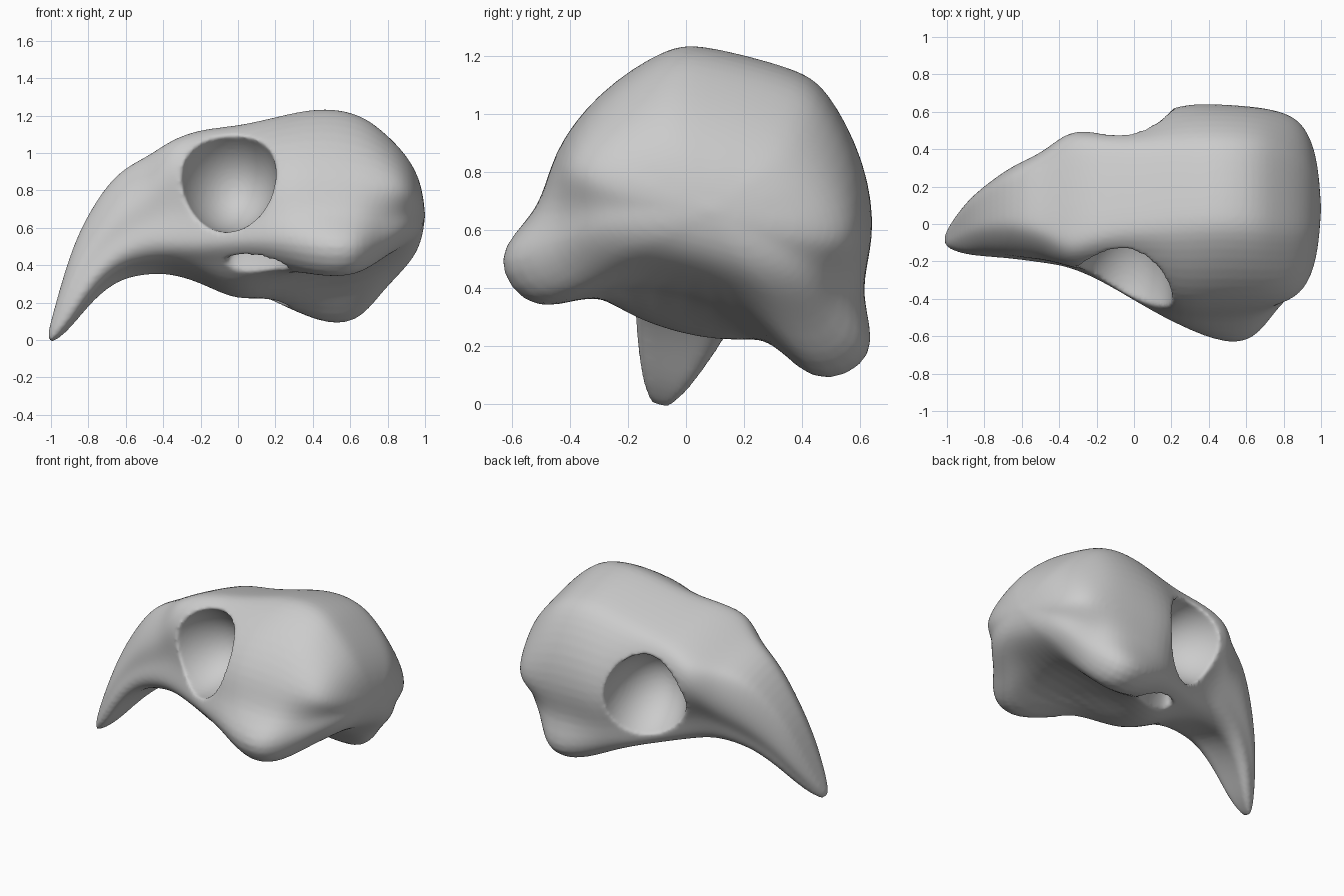
import bpy, bmesh, math
from mathutils import Matrix, Vector

old = bpy.data.objects.get("Cube")
if old:
    bpy.data.objects.remove(old)

bone = bpy.data.materials.new("bone grey")
bone.use_nodes = True
bone.diffuse_color = (0.6, 0.6, 0.6, 1)
bone.node_tree.nodes["Principled BSDF"].inputs["Base Color"].default_value = bone.diffuse_color

# The skull rests rolled to one side about its long axis
pose = Matrix.Translation((0, -0.09, 0)) @ Matrix.Rotation(math.radians(-14.5), 4, "X")

# Cross-sections from beak tip to back of the braincase:
# x, crown height, crown half-width, middle half-width, middle height,
# cheek half-width, cheek height, cheek underside height, belly height
sections = [
    (-1.0, .10, .04, .05, .05, .05, .02, -.02, -.02),
    (-.9, .47, .08, .14, .27, .12, .14, .07, .07),
    (-.8, .69, .11, .18, .45, .17, .28, .21, .22),
    (-.65, .91, .16, .25, .62, .22, .42, .36, .38),
    (-.48, .98, .22, .29, .70, .26, .47, .40, .41),
    (-.36, 1.05, .33, .36, .82, .28, .46, .41, .40),
    (-.2, 1.12, .30, .38, .75, .34, .43, .38, .34),
    (0, 1.14, .28, .42, .72, .48, .42, .36, .22),
    (.2, 1.19, .28, .58, .74, .58, .38, .31, .30),
    (.43, 1.25, .28, .58, .74, .71, .35, .15, .39),
    (.64, 1.22, .28, .57, .72, .73, .34, .15, .40),
    (.77, 1.12, .27, .56, .70, .49, .40, .34, .43),
    (.89, 1.0, .24, .52, .69, .41, .51, .45, .48),
    (.97, .87, .19, .36, .68, .27, .58, .54, .55),
]


def ring(x, top, wt, wm, um, wj, uj, bot, belly):
    """One mirrored cross-section loop."""
    half = [(wt * .6, top), (wt, top - .03 * (top - bot)),
            ((wt + wm) / 2 + .09 * wm, um + .5 * (top - um)), (wm, um),
            (min(wm, wj) * .97, (um + uj) / 2), (wj, uj),
            (wj * .68, bot), (wj * .36, belly)]
    pts = half + [(-v, u) for v, u in reversed(half)]
    return [Vector((x, v, u)) for v, u in pts]


def apply_all(obj):
    bpy.context.view_layer.objects.active = obj
    for mod in list(obj.modifiers):
        bpy.ops.object.modifier_apply(modifier=mod.name)


# Skull body lofted through the sections
bm = bmesh.new()
loops = [[bm.verts.new(p) for p in ring(*s)] for s in sections]
for a, b in zip(loops, loops[1:]):
    for i in range(len(a)):
        j = (i + 1) % len(a)
        bm.faces.new((a[i], a[j], b[j], b[i]))
for loop, tip in ((loops[0], (-1.02, 0, .02)), (loops[-1], (1.01, 0, .69))):
    end = bm.verts.new(tip)
    for i in range(len(loop)):
        bm.faces.new((loop[i], loop[(i + 1) % len(loop)], end))
bmesh.ops.recalc_face_normals(bm, faces=bm.faces)
mesh = bpy.data.meshes.new("skull")
bm.to_mesh(mesh)
bm.free()
skull = bpy.data.objects.new("skull", mesh)
bpy.context.collection.objects.link(skull)
mesh.materials.append(bone)
skull.matrix_world = pose
skull.modifiers.new("rounding", "SUBSURF").levels = 2


# Hollows cut on both sides
def hollow(name, centre, radii, turn=0):
    for side in (-1, 1):
        bm = bmesh.new()
        bmesh.ops.create_icosphere(bm, subdivisions=4, radius=1)
        m = bpy.data.meshes.new(name)
        bm.to_mesh(m)
        bm.free()
        m.materials.append(bone)
        cutter = bpy.data.objects.new(name, m)
        bpy.context.collection.objects.link(cutter)
        cutter.hide_render = True
        x, v, u = centre
        cutter.matrix_world = (pose @ Matrix.Translation((x, v * side, u))
                               @ Matrix.Rotation(math.radians(turn * side), 4, "Z")
                               @ Matrix.Diagonal((*radii, 1)))
        cut = skull.modifiers.new(name, "BOOLEAN")
        cut.operation = "DIFFERENCE"
        cut.object = cutter
        cutters.append(cutter)


cutters = []
hollow("eye_socket", (-.07, .52, .78), (.27, .43, .30), 10)
hollow("cheek_gap", (.10, .35, .30), (.18, .06, .20), 22)

# Blend the cut edges into one soft surface
fuse = skull.modifiers.new("fuse", "REMESH")
fuse.mode = "VOXEL"
fuse.voxel_size = .014
soften = skull.modifiers.new("soften", "SMOOTH")
soften.factor = .5
soften.iterations = 5
apply_all(skull)
for c in cutters:
    bpy.data.objects.remove(c)
skull.select_set(True)
bpy.ops.object.shade_smooth()
